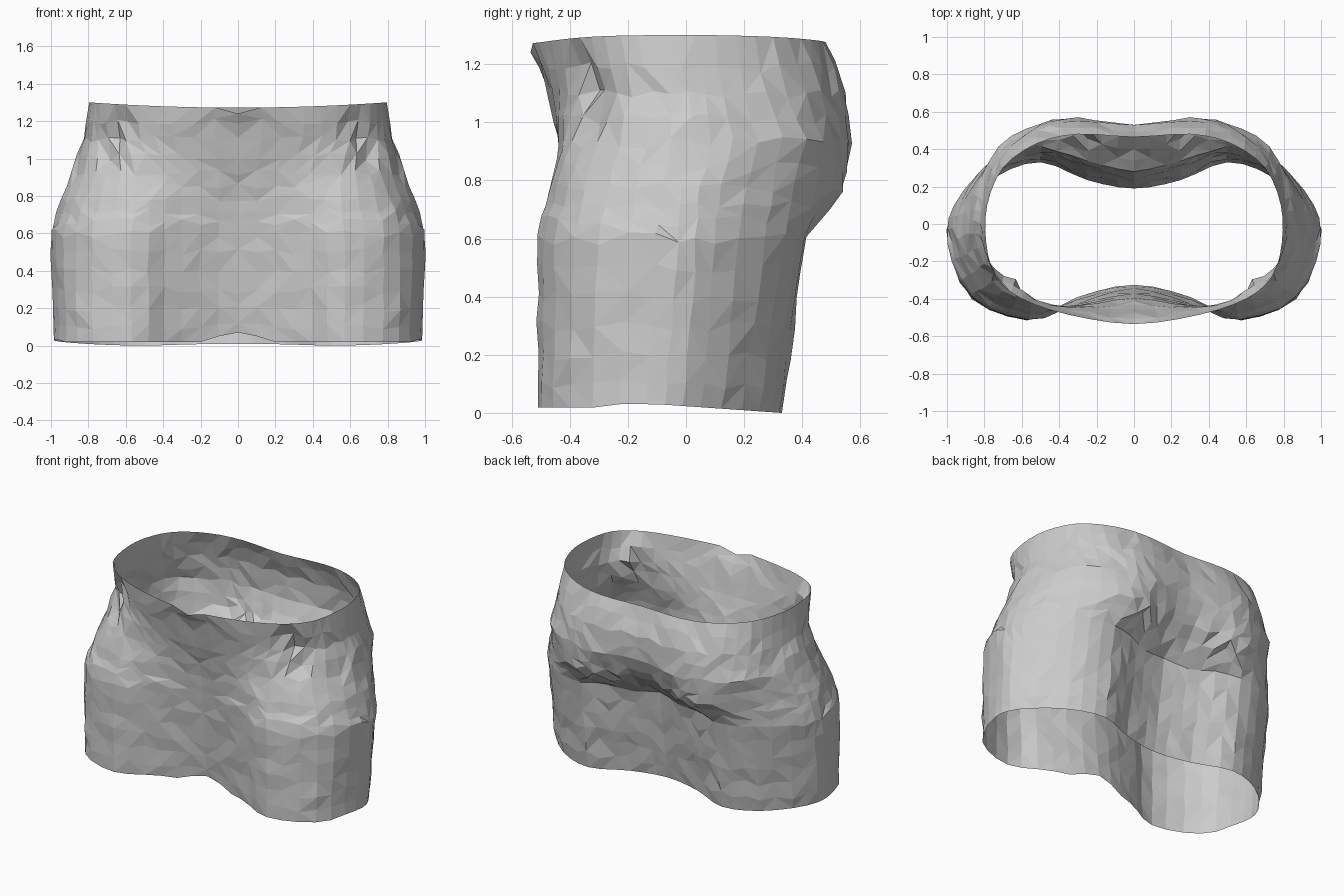
import bpy, bmesh, random
from mathutils import Vector

if "Cube" in bpy.data.objects:
    bpy.data.objects.remove(bpy.data.objects["Cube"])

random.seed(4)

# Half cross-sections (height: x,y from centre back round the side to centre front)
SECTIONS = {
    0.00: [(0, .19), (.25, .235), (.5, .33), (.74, .25), (.94, .05),
           (.98, -.14), (.86, -.40), (.57, -.51), (.3, -.39), (0, -.325)],
    0.60: [(0, .28), (.25, .335), (.5, .41), (.75, .34), (.96, .10),
           (.995, -.10), (.87, -.39), (.57, -.51), (.3, -.44), (0, -.38)],
    0.78: [(0, .46), (.25, .51), (.45, .535), (.73, .38), (.91, .12),
           (.945, -.08), (.82, -.35), (.55, -.465), (.3, -.44), (0, -.395)],
    0.93: [(0, .53), (.3, .567), (.5, .54), (.72, .41), (.85, .16),
           (.88, -.05), (.77, -.31), (.55, -.42), (.3, -.44), (0, -.43)],
    1.10: [(0, .53), (.3, .55), (.52, .50), (.72, .35), (.81, .13),
           (.82, -.05), (.75, -.24), (.6, -.37), (.35, -.46), (0, -.475)],
    1.28: [(0, .465), (.3, .48), (.52, .43), (.7, .30), (.785, .10),
           (.79, -.10), (.74, -.28), (.6, -.40), (.35, -.485), (0, -.535)],
}
ROWS = [0, .1, .2, .3, .4, .5, .6, .66, .72, .78, .85, .93, 1.01, 1.1, 1.19, 1.28]
STEPS = 3


def catmull(p0, p1, p2, p3, t):
    return 0.5 * (2 * p1 + (p2 - p0) * t + (2 * p0 - 5 * p1 + 4 * p2 - p3) * t * t
                  + (3 * p1 - p0 - 3 * p2 + p3) * t ** 3)


def section_at(z):
    """Blend between neighbouring sections."""
    keys = sorted(SECTIONS)
    for a, b in zip(keys, keys[1:]):
        if a <= z <= b:
            t = (z - a) / (b - a)
            return [Vector(p).lerp(Vector(q), t) for p, q in zip(SECTIONS[a], SECTIONS[b])]


def smooth_half(pts):
    """Smooth half loop, reflected at both ends so the mirror seam is flat."""
    flip = lambda p: Vector((-p.x, p.y))
    ext = [flip(pts[1])] + pts + [flip(pts[-2])]
    out = []
    for i in range(len(pts) - 1):
        for s in range(STEPS):
            out.append(catmull(*ext[i:i + 4], s / STEPS))
    return out + [pts[-1]]


def crease_depth(p):
    """Inward pinch running down the front hip."""
    if not 0.93 < p.z < 1.24 or p.y > 0:
        return 0
    line_x = 0.72 - (p.z - 0.92) * 0.30
    return 0.05 * max(0, 1 - abs(p.x - line_x) / 0.07)


# Garment shell: one half lofted, then mirrored
bm = bmesh.new()
grid = []
last = len(ROWS) - 1
for r, z in enumerate(ROWS):
    ring = []
    half = smooth_half(section_at(z))
    for c, p in enumerate(half):
        v = Vector((p.x, p.y, z))
        inner = 0 < c < len(half) - 1
        if 0 < r < last:
            v.z += random.uniform(-.022, .022)
            if inner:
                v.x += random.uniform(-.006, .006)
                v.y += random.uniform(-.006, .006)
        if r == 0:                      # lower hem tilt
            v.z = max(0, min(.03, .03 - (p.y + .1) * .07)) if p.y > -.3 else .018
        if r == last:                   # waist rises at the sides
            v.z = 1.272 + .028 * min(1, (p.x / .79) ** 2)
        d = crease_depth(v)
        v.x -= d * .6
        v.y += d * .8
        ring.append(bm.verts.new(v))
    grid.append(ring)

# Little notches at the centre front
grid[0][-1].co.z = .07
grid[0][-2].co.z = .05
grid[last][-1].co.z = 1.24

for r in range(last):
    for c in range(len(grid[0]) - 1):
        a, b = grid[r][c], grid[r][c + 1]
        d, e = grid[r + 1][c], grid[r + 1][c + 1]
        if random.random() < .5:
            bm.faces.new((a, d, e))
            bm.faces.new((a, e, b))
        else:
            bm.faces.new((a, d, b))
            bm.faces.new((b, d, e))
bmesh.ops.recalc_face_normals(bm, faces=bm.faces)
# Make sure the faces point outwards
side = max(bm.faces, key=lambda f: f.calc_center_median().x)
if side.normal.x < 0:
    bmesh.ops.reverse_faces(bm, faces=bm.faces)

mesh = bpy.data.meshes.new("skirt_shell")
bm.to_mesh(mesh)
bm.free()
skirt = bpy.data.objects.new("skirt_shell", mesh)
bpy.context.collection.objects.link(skirt)
mirror = skirt.modifiers.new("mirror", 'MIRROR')
mirror.use_axis[0] = True
mirror.merge_threshold = .001
